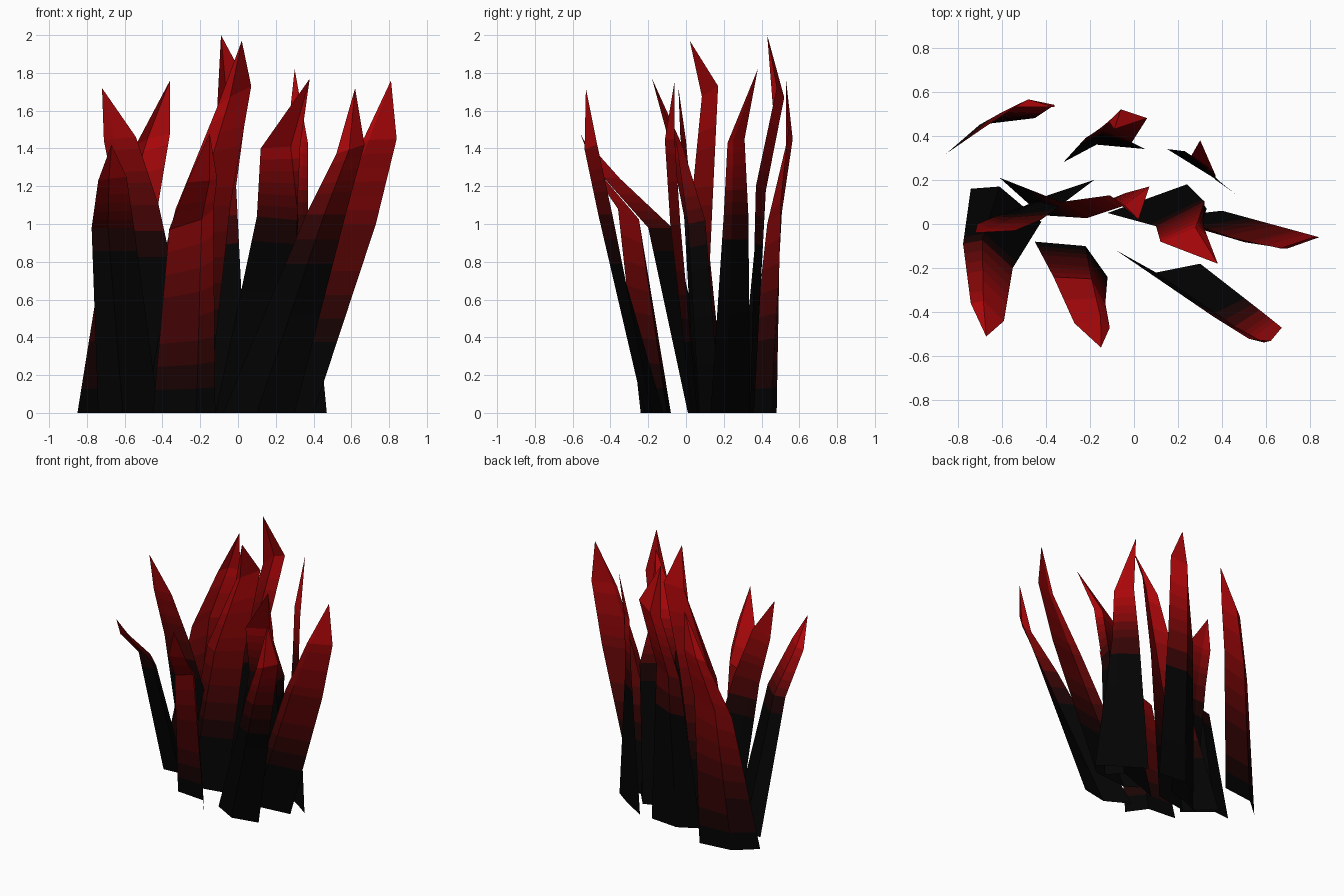
import bpy
from mathutils import Vector

if "Cube" in bpy.data.objects:
    bpy.data.objects.remove(bpy.data.objects["Cube"])

# shared black-to-red colour ramp
BLACK, RED = (0.001, 0.001, 0.001), (0.42, 0.002, 0.003)
STEPS = 10
ramp = []
for i in range(STEPS):
    t = (i / (STEPS - 1)) ** 1.7
    m = bpy.data.materials.new("blade_shade_%d" % i)
    m.diffuse_color = [a + (b - a) * t for a, b in zip(BLACK, RED)] + [1]
    m.use_nodes = True
    m.node_tree.nodes["Principled BSDF"].inputs["Base Color"].default_value = m.diffuse_color
    ramp.append(m)


def blade(name, base, waist, shoulder, tip, lo, hi, keel=0.6):
    """Folded leaf: base = left, fold, right on the ground; waist and shoulder
    are left/right edge points; keel = how much fold remains at the shoulder.
    Colour runs from black at height lo to red at height hi."""
    b = [Vector((x, y, 0)) for x, y in base]
    fold = b[1] - (b[0] + b[2]) / 2

    def row(pair, amount):
        l, r = Vector(pair[0]), Vector(pair[1])
        return [l, (l + r) / 2 + fold * amount, r]

    w, s = row(waist, 0.85), row(shoulder, keel)
    # subdivide the length into colour bands
    rows = []
    for a, c, n in ((b, w, 8), (w, s, 6)):
        rows += [[p.lerp(q, k / n) for p, q in zip(a, c)] for k in range(n)]
    rows.append(s)
    verts = [v for r in rows for v in r] + [Vector(tip)]
    faces = []
    for r in range(len(rows) - 1):
        for c in range(2):
            k = r * 3 + c
            faces.append((k, k + 1, k + 4, k + 3))
    k = len(verts) - 1
    faces += [(k - 3, k - 2, k), (k - 2, k - 1, k)]
    me = bpy.data.meshes.new(name)
    me.from_pydata(verts, [], faces)
    for m in ramp:
        me.materials.append(m)
    for p in me.polygons:
        t = min(1, max(0, (p.center.z - lo) / (hi - lo)))
        p.material_index = round(t * (STEPS - 1))
    ob = bpy.data.objects.new(name, me)
    bpy.context.collection.objects.link(ob)


# back row
blade("back_left_blade", [(-.85, .32), (-.70, .45), (-.45, .48)],
      [(-.69, .43, 1.0), (-.42, .50, 1.12)],
      [(-.54, .53, 1.42), (-.36, .54, 1.48)], (-.36, .53, 1.76), .1, 1.5)
blade("back_centre_blade", [(-.32, .28), (-.17, .36), (.05, .34)],
      [(-.22, .39, 1.15), (-.01, .37, 1.2)],
      [(-.11, .46, 1.62), (.06, .48, 1.72)], (-.09, .43, 2.0), .8, 1.6, 1.0)
blade("back_right_blade", [(.15, .34), (.36, .21), (.47, .13)],
      [(.23, .33, 1.05), (.37, .20, 1.05)],
      [(.26, .31, 1.45), (.37, .22, 1.43)], (.30, .38, 1.82), .9, 1.4)

# middle row
blade("middle_left_blade", [(-.50, .08), (-.39, .13), (-.18, .20)],
      [(-.64, .03, 1.1), (-.42, .02, 1.1)],
      [(-.71, .0, 1.44), (-.54, -.03, 1.46)], (-.72, -.04, 1.72), .8, 1.6)
blade("middle_tall_blade", [(-.61, .21), (-.42, .04), (-.16, .09)],
      [(-.33, .10, 1.08), (-.04, .14, 1.1)],
      [(-.11, .13, 1.62), (.07, .17, 1.73)], (.02, .02, 1.97), .3, 1.6)
blade("middle_right_blade", [(-.12, .05), (.24, .18), (.33, .07)],
      [(.10, -.01, 1.04), (.31, .01, 1.0)],
      [(.12, -.08, 1.40), (.33, -.05, 1.42)], (.38, -.18, 1.77), .9, 1.4, .4)
blade("far_right_blade", [(.03, .09), (.12, .03), (.40, .06)],
      [(.44, -.06, 1.0), (.73, -.03, 1.0)],
      [(.66, -.11, 1.44), (.84, -.06, 1.45)], (.81, -.06, 1.76), .3, 1.6)

# front row
blade("front_left_blade", [(-.74, .16), (-.61, .17), (-.42, .01)],
      [(-.775, -.09, .98), (-.55, -.20, .98)],
      [(-.74, -.36, 1.23), (-.59, -.44, 1.25)], (-.67, -.51, 1.42), .85, 1.3)
blade("front_centre_blade", [(-.45, -.08), (-.22, -.10), (-.12, -.24)],
      [(-.365, -.24, .97), (-.13, -.36, 1.08)],
      [(-.27, -.45, 1.22), (-.11, -.47, 1.24)], (-.15, -.56, 1.48), .1, 1.3)
blade("front_right_blade", [(-.08, -.12), (.10, -.22), (.30, -.18)],
      [(.36, -.42, 1.05), (.57, -.39, 1.05)],
      [(.52, -.52, 1.37), (.67, -.47, 1.42)], (.62, -.53, 1.72), .8, 1.5)
